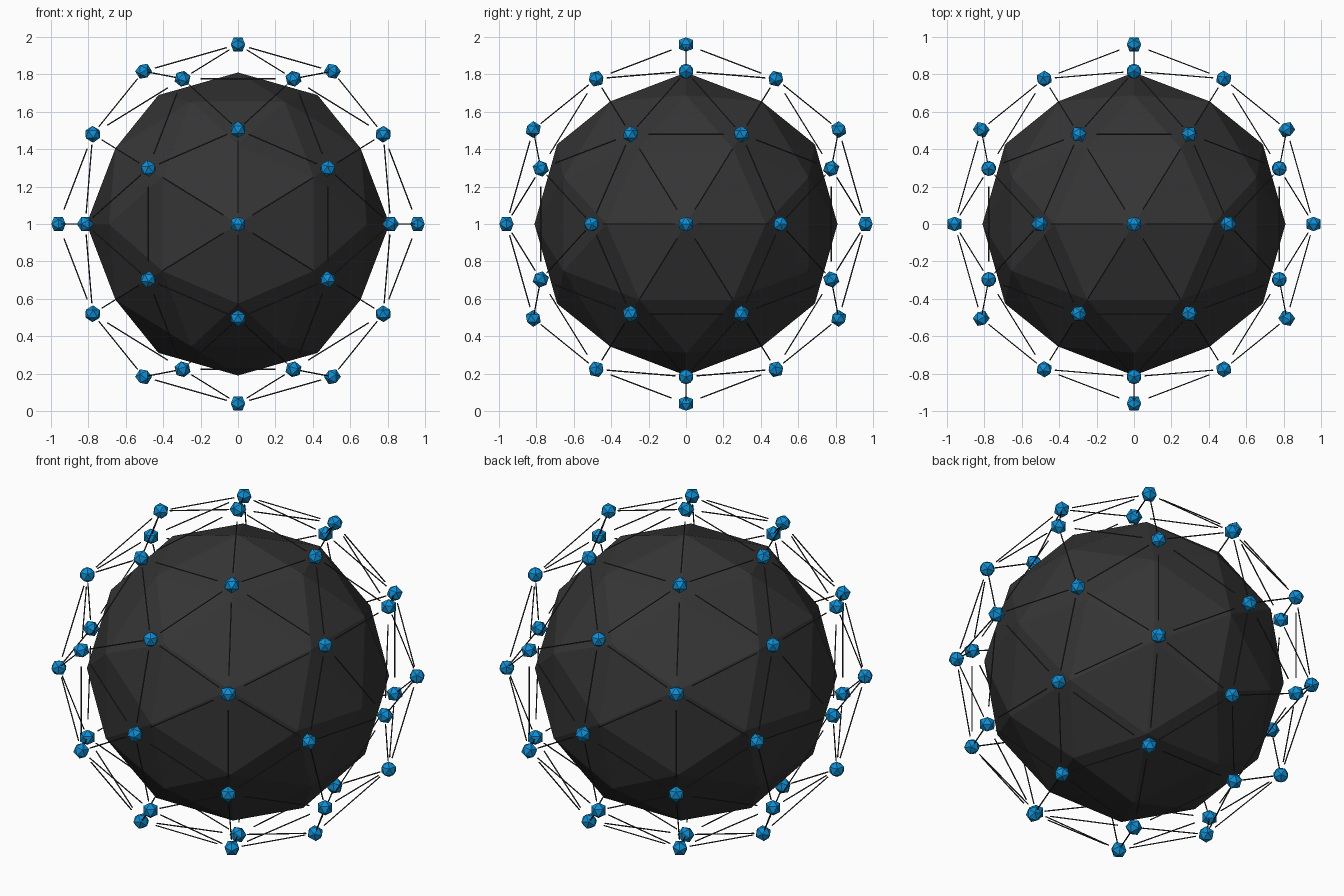
import bpy, bmesh
from math import sqrt
from mathutils import Vector, Matrix

if "Cube" in bpy.data.objects:
    bpy.data.objects.remove(bpy.data.objects["Cube"])

CENTRE = Vector((0, 0, 1))
CORE_R, CAGE_R = 0.81, 0.96
NODE_R, STRUT_R, STRUT_LEN = 0.045, 0.0035, 0.40


def material(name, color):
    m = bpy.data.materials.new(name)
    m.diffuse_color = (*color, 1)
    m.use_nodes = True
    m.node_tree.nodes["Principled BSDF"].inputs["Base Color"].default_value = m.diffuse_color
    return m


def finish(bm, name, mat):
    bmesh.ops.recalc_face_normals(bm, faces=bm.faces)
    me = bpy.data.meshes.new(name)
    bm.to_mesh(me)
    bm.free()
    me.materials.append(mat)
    ob = bpy.data.objects.new(name, me)
    bpy.context.collection.objects.link(ob)
    return ob


def icosahedron_points():
    phi = (1 + sqrt(5)) / 2
    pts = []
    for a in (-1, 1):
        for b in (-phi, phi):
            pts += [Vector((a, 0, b)), Vector((0, b, a)), Vector((b, a, 0))]
    return [p.normalized() for p in pts]


def hull(bm, pts):
    verts = [bm.verts.new(p) for p in pts]
    bmesh.ops.convex_hull(bm, input=verts)


# Directions: 12 icosahedron corners plus 30 edge midpoints pushed to the sphere
ico = icosahedron_points()
mids = [(a + b).normalized() for i, a in enumerate(ico) for b in ico[i + 1:]
        if (a - b).length < 1.2]
dirs = ico + mids

dark = material("dark_grey", (0.035, 0.035, 0.035))
strut_grey = material("strut_grey", (0.035, 0.035, 0.035))
blue = material("blue", (0.005, 0.27, 0.65))

# Faceted core
bm = bmesh.new()
hull(bm, [CENTRE + d * CORE_R for d in dirs])
edges = [tuple((v.co - CENTRE) * (CAGE_R / CORE_R) for v in e.verts) for e in bm.edges]
finish(bm, "core", dark)

# Thin struts along every cage edge, stopping short of the nodes
bm = bmesh.new()
for a, b in edges:
    rot = (b - a).to_track_quat('Z', 'Y').to_matrix().to_4x4()
    bmesh.ops.create_cone(bm, cap_ends=True, segments=6, radius1=STRUT_R, radius2=STRUT_R,
                          depth=STRUT_LEN, matrix=Matrix.Translation(CENTRE + (a + b) / 2) @ rot)
finish(bm, "cage_struts", strut_grey)

# Small icosahedral nodes facing outward
bm = bmesh.new()
for d in dirs:
    rot = d.to_track_quat('Z', 'Y').to_matrix()
    hull(bm, [CENTRE + d * CAGE_R + rot @ (p * NODE_R) for p in ico])
finish(bm, "cage_nodes", blue)
